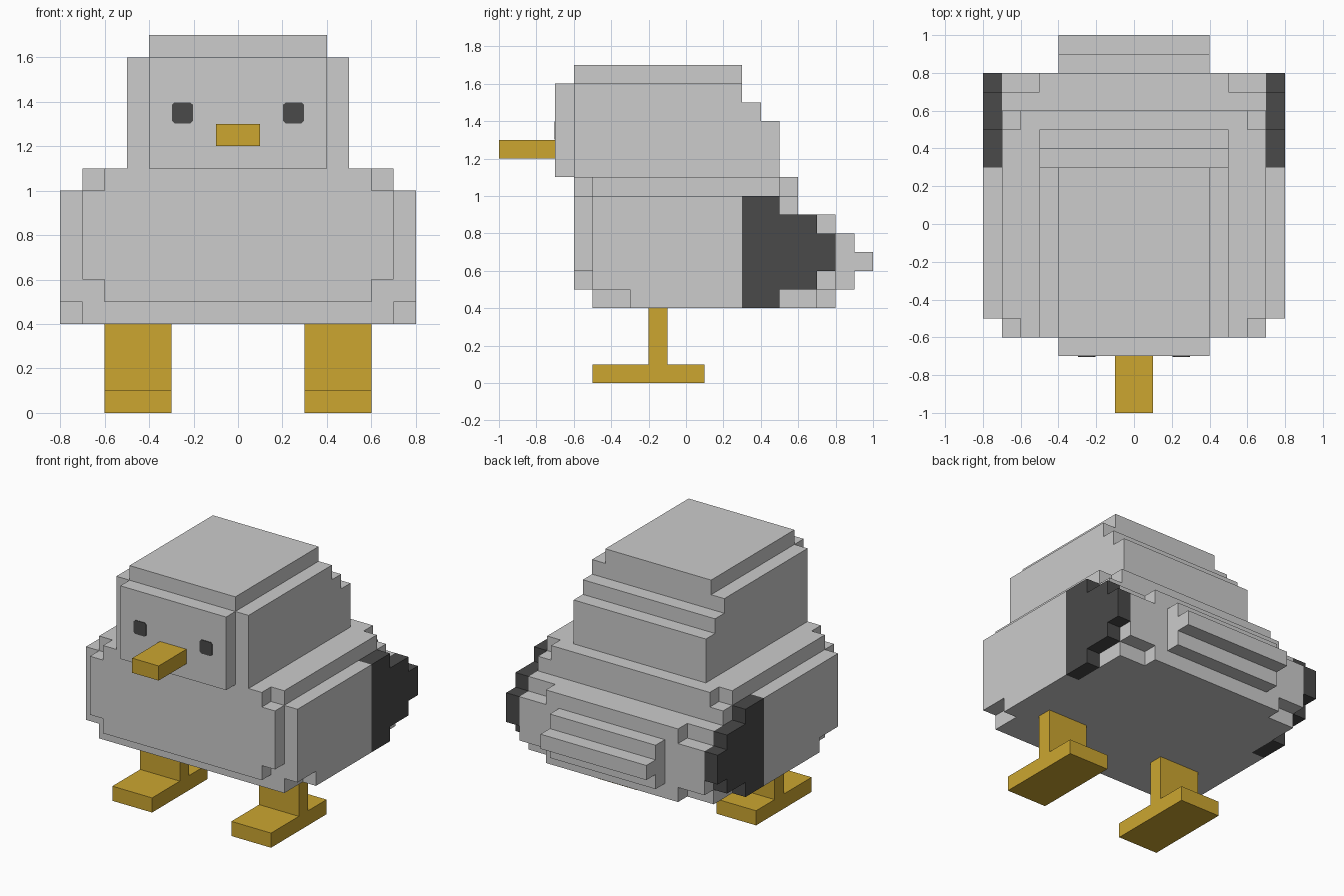
import bpy
import bmesh
import math

if "Cube" in bpy.data.objects:
    bpy.data.objects.remove(bpy.data.objects["Cube"], do_unlink=True)


def material(name, rgb):
    m = bpy.data.materials.new(name)
    m.use_nodes = True
    m.diffuse_color = (*rgb, 1)
    bsdf = m.node_tree.nodes["Principled BSDF"]
    bsdf.inputs["Base Color"].default_value = (*rgb, 1)
    bsdf.inputs["Roughness"].default_value = 0.8
    return m


GREY = material("light_grey", (0.604, 0.604, 0.604))
DARK = material("charcoal", (0.067, 0.067, 0.067))
GOLD = material("golden_yellow", (0.604, 0.381, 0.030))

U = 0.1  # size of one block
DIRS = [(1, 0, 0), (-1, 0, 0), (0, 1, 0), (0, -1, 0), (0, 0, 1), (0, 0, -1)]


def cells(boxes):
    """All blocks filled by boxes (x0, x1, y0, y1, z0, z1), in block units."""
    return {(x, y, z) for x0, x1, y0, y1, z0, z1 in boxes
            for x in range(x0, x1) for y in range(y0, y1) for z in range(z0, z1)}


def sym(half, y0, y1, z0, z1):
    """Box centred on x = 0."""
    return (-half, half, y0, y1, z0, z1)


def mirror(boxes):
    return [(-b[1], -b[0], *b[2:]) for b in boxes]


def build(name, filled, solid, mat):
    """Skin a set of blocks, leaving out faces buried in the whole model."""
    bm = bmesh.new()
    verts = {}
    for c in sorted(filled):
        for d in DIRS:
            if tuple(c[i] + d[i] for i in range(3)) in solid:
                continue
            axis = next(i for i in range(3) if d[i])
            b, e = (axis + 1) % 3, (axis + 2) % 3
            ring = []
            for s, t in ((0, 0), (1, 0), (1, 1), (0, 1)):
                p = list(c)
                p[axis] += d[axis] > 0
                p[b] += s
                p[e] += t
                ring.append(tuple(p))
            if d[axis] < 0:
                ring.reverse()
            for p in ring:
                if p not in verts:
                    verts[p] = bm.verts.new([v * U for v in p])
            bm.faces.new([verts[p] for p in ring])
    # merge the block grid into large flat faces
    bmesh.ops.dissolve_limit(bm, angle_limit=math.radians(1),
                             verts=bm.verts[:], edges=bm.edges[:])
    add_object(name, bm, mat)


def add_object(name, bm, mat):
    me = bpy.data.meshes.new(name)
    bm.to_mesh(me)
    bm.free()
    me.materials.append(mat)
    ob = bpy.data.objects.new(name, me)
    bpy.context.collection.objects.link(ob)


# Head: stepped back, raised crown and a face panel
head = [sym(5, -6, 5, 11, 14), sym(5, -6, 4, 14, 15), sym(5, -6, 3, 15, 16),
        sym(4, -6, 3, 16, 17), sym(4, -7, -6, 11, 16)]

# Body: layers from bottom to top, with clipped corners
body = [sym(7, -5, 7, 4, 5), sym(5, 7, 8, 4, 5),
        sym(6, -6, 8, 5, 6), sym(7, -5, 8, 5, 6),
        sym(7, -6, 8, 6, 8),
        sym(7, -6, 7, 8, 9), sym(5, 7, 8, 8, 9),
        sym(7, -6, 6, 9, 10),
        sym(6, -6, 6, 10, 11), sym(7, -5, 5, 10, 11)]

# Tail: three stacked steps
tail = [sym(4, 8, 9, 5, 8), sym(4, 9, 10, 6, 7)]

# Left wing and its dark stepped tip
wing = [(7, 8, -5, 3, 5, 10), (7, 8, -3, 3, 4, 5)]
tip = [(7, 8, 3, 5, 4, 10), (7, 8, 5, 7, 5, 9), (7, 8, 7, 8, 6, 8)]

# Beak, left leg and left foot
beak = [sym(1, -10, -7, 12, 13)]
leg = [(3, 6, -2, -1, 1, 4)]
foot = [(3, 6, -5, 1, 0, 1)]

parts = [("head", head, GREY), ("body", body, GREY), ("tail", tail, GREY),
         ("beak", beak, GOLD)]
for name, boxes, mat in (("wing", wing, GREY), ("wing_tip", tip, DARK),
                         ("leg", leg, GOLD), ("foot", foot, GOLD)):
    parts.append(("left_" + name, boxes, mat))
    parts.append(("right_" + name, mirror(boxes), mat))

solid = set()
for _, boxes, _ in parts:
    solid |= cells(boxes)
for name, boxes, mat in parts:
    build(name, cells(boxes), solid, mat)

# Eyes: thin plates with clipped corners
for name, cx in (("left_eye", 0.25), ("right_eye", -0.25)):
    h, k = 0.047, 0.036
    outline = [(-k, -h), (k, -h), (h, -k), (h, k), (k, h), (-k, h), (-h, k), (-h, -k)]
    bm = bmesh.new()
    face = bm.faces.new([bm.verts.new((cx + x, -0.704, 1.35 + z)) for x, z in outline])
    ext = bmesh.ops.extrude_face_region(bm, geom=[face])
    moved = [v for v in ext["geom"] if isinstance(v, bmesh.types.BMVert)]
    bmesh.ops.translate(bm, verts=moved, vec=(0, 0.005, 0))
    bmesh.ops.recalc_face_normals(bm, faces=bm.faces[:])
    add_object(name, bm, DARK)
